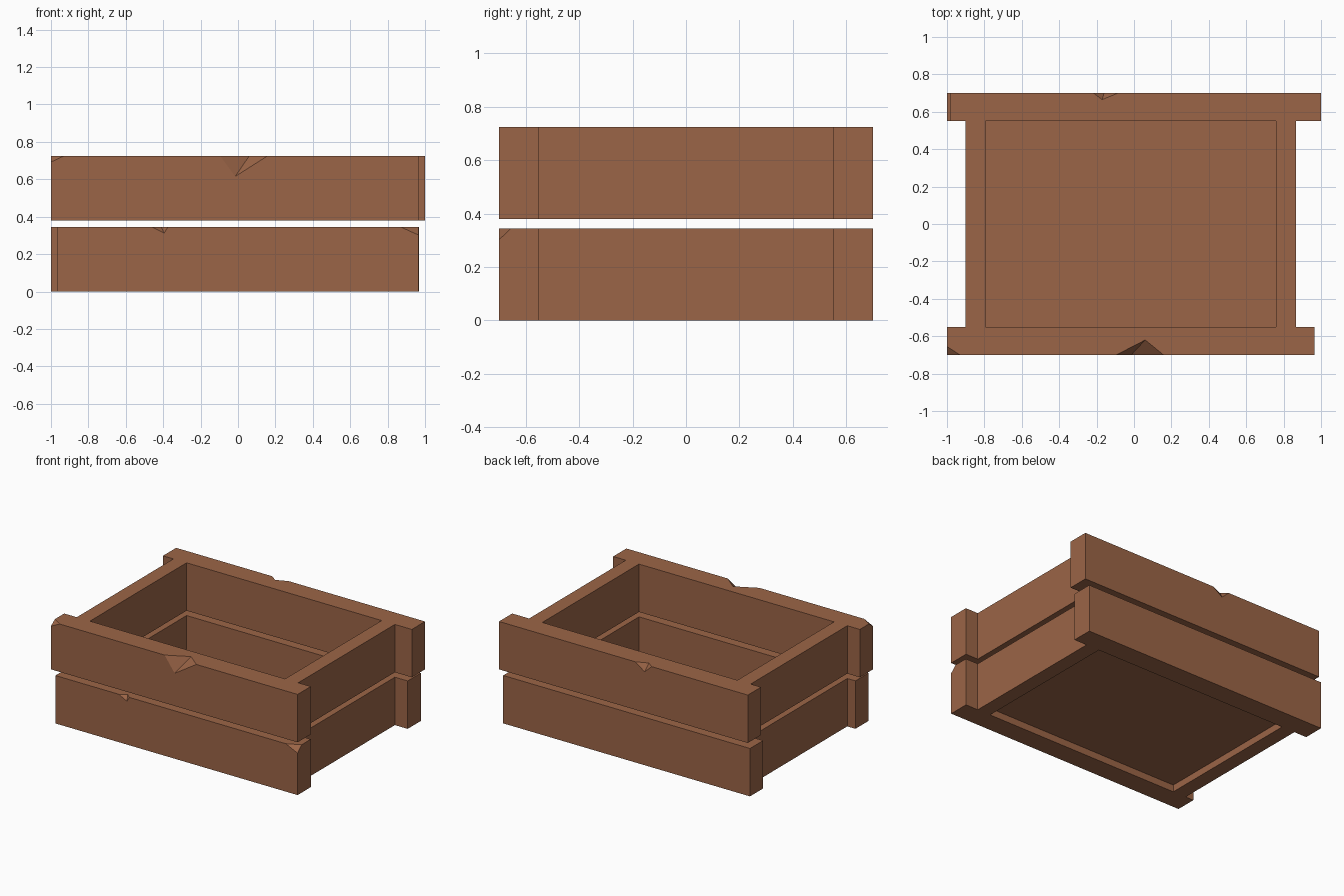
import bpy, bmesh
from mathutils import Vector

if "Cube" in bpy.data.objects:
    bpy.data.objects.remove(bpy.data.objects["Cube"])

wood = bpy.data.materials.new("brown_wood")
wood.diffuse_color = (0.33, 0.13, 0.063, 1)
wood.use_nodes = True
wood.node_tree.nodes["Principled BSDF"].inputs["Base Color"].default_value = wood.diffuse_color


def hull(name, points):
    """Convex solid around a few points."""
    bm = bmesh.new()
    for p in points:
        bm.verts.new(p)
    bmesh.ops.convex_hull(bm, input=bm.verts[:])
    bmesh.ops.dissolve_limit(bm, angle_limit=0.001, verts=bm.verts[:], edges=bm.edges[:])
    bmesh.ops.recalc_face_normals(bm, faces=bm.faces[:])
    mesh = bpy.data.meshes.new(name)
    bm.to_mesh(mesh)
    bm.free()
    mesh.materials.append(wood)
    obj = bpy.data.objects.new(name, mesh)
    bpy.context.collection.objects.link(obj)
    return obj


def plank(name, xs, ys, zs):
    return hull(name, [(x, y, z) for x in xs for y in ys for z in zs])


def chip(obj, points, outside):
    """Knock a splinter off; 'outside' is a point clear of the plank."""
    cutter = hull(obj.name + "_chip_cutter", [Vector(p) for p in points] + [Vector(outside)])
    cutter.hide_render = True
    cutter.hide_viewport = True
    mod = obj.modifiers.new("chip", 'BOOLEAN')
    mod.operation = 'DIFFERENCE'
    mod.solver = 'EXACT'
    mod.object = cutter


FRONT, BACK = (-0.70, -0.55), (0.55, 0.70)
LOW, HIGH = (0.0, 0.345), (0.38, 0.725)

# Long planks, slightly staggered in x
lower_front = plank("lower_front_plank", (-0.965, 0.965), FRONT, LOW)
lower_back = plank("lower_back_plank", (-1.0, 0.967), BACK, LOW)
upper_front = plank("upper_front_plank", (-1.0, 0.965), FRONT, HIGH)
upper_back = plank("upper_back_plank", (-0.983, 1.0), BACK, HIGH)

# Short side planks between the long ones
for tier, zs in (("lower", LOW), ("upper", HIGH)):
    plank(tier + "_left_plank", (-0.90, -0.795), (-0.55, 0.55), zs)
    plank(tier + "_right_plank", (0.76, 0.865), (-0.55, 0.55), zs)

# Floor panel, a little above the ground
plank("floor_panel", (-0.795, 0.76), (-0.55, 0.55), (0.05, 0.09))

# Chips along the top edges
chip(upper_front, [(-0.095, -0.7, 0.725), (0.158, -0.7, 0.725),
                   (-0.015, -0.7, 0.615), (0.06, -0.62, 0.725)], (0.03, -0.72, 0.745))
chip(lower_front, [(-0.46, -0.7, 0.345), (-0.375, -0.7, 0.345),
                   (-0.395, -0.7, 0.312), (-0.41, -0.67, 0.345)], (-0.415, -0.71, 0.355))
chip(upper_back, [(-0.217, 0.7, 0.725), (-0.085, 0.7, 0.725),
                  (-0.16, 0.7, 0.673), (-0.17, 0.665, 0.725)], (-0.15, 0.715, 0.74))

# Chips at the corners
chip(upper_front, [(-1, -0.7, 0.692), (-0.93, -0.7, 0.725), (-1, -0.655, 0.725)],
     (-1.03, -0.73, 0.755))
chip(lower_front, [(0.965, -0.7, 0.302), (0.87, -0.7, 0.345), (0.965, -0.655, 0.345)],
     (0.995, -0.73, 0.375))
